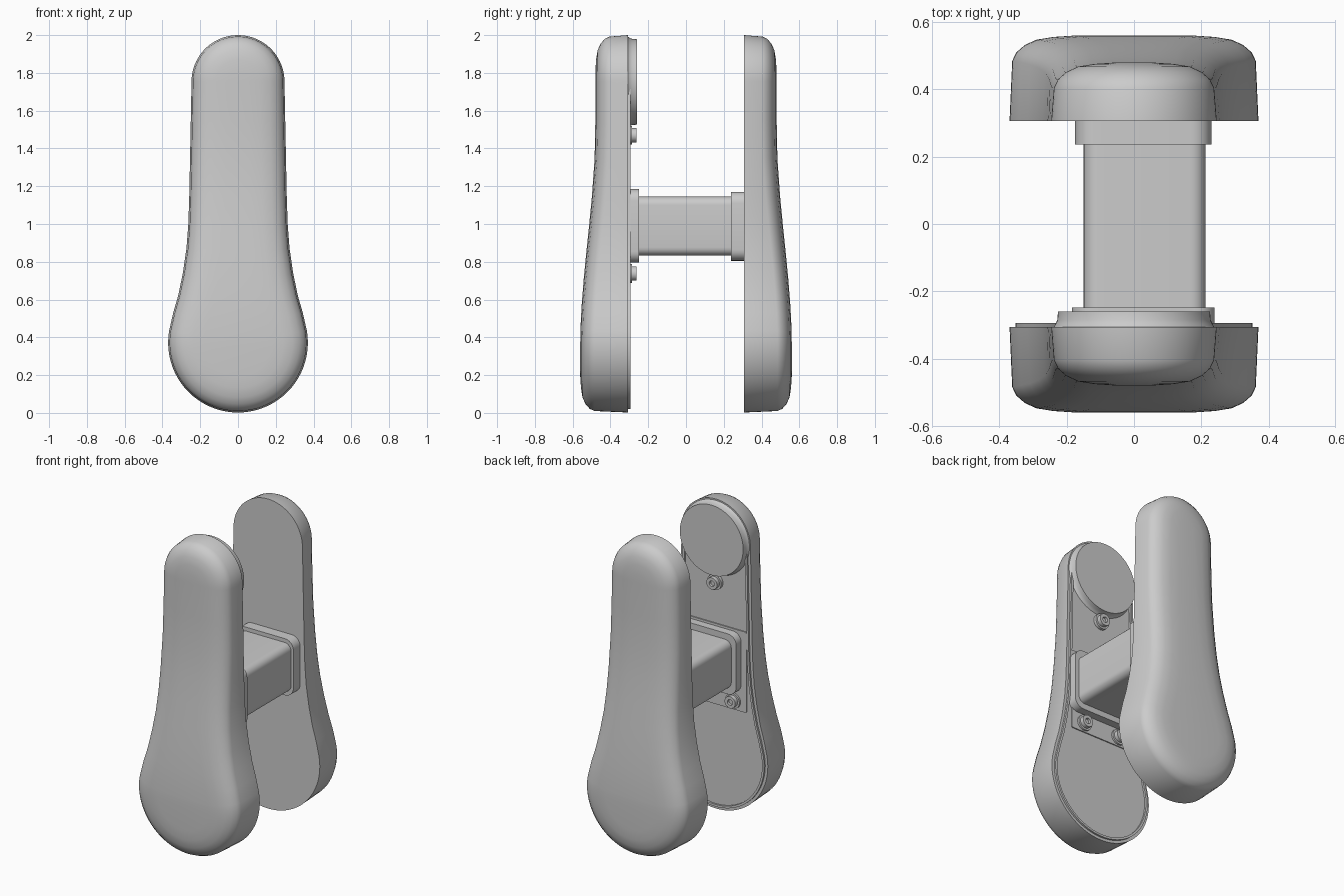
import bpy, bmesh, math
from mathutils import Vector

if "Cube" in bpy.data.objects:
    bpy.data.objects.remove(bpy.data.objects["Cube"])


def loft(name, rings, cap="ngon", closed=False):
    """Skin equal-length rings of points; cap ends with an n-gon or mirrored strips."""
    bm = bmesh.new()
    vs = [[bm.verts.new(p) for p in r] for r in rings]
    n = len(rings[0])
    pairs = list(zip(vs, vs[1:])) + ([(vs[-1], vs[0])] if closed else [])
    for a, b in pairs:
        for i in range(n):
            j = (i + 1) % n
            bm.faces.new((a[i], a[j], b[j], b[i]))
    if not closed:
        for r in (vs[0], vs[-1]):
            if cap == "ngon":
                bm.faces.new(r)
            else:
                h = n // 2
                bm.faces.new((r[0], r[1], r[n - 1]))
                for i in range(1, h - 1):
                    bm.faces.new((r[i], r[i + 1], r[n - i - 1], r[n - i]))
                bm.faces.new((r[h - 1], r[h], r[h + 1]))
    bmesh.ops.recalc_face_normals(bm, faces=bm.faces)
    me = bpy.data.meshes.new(name)
    bm.to_mesh(me)
    bm.free()
    ob = bpy.data.objects.new(name, me)
    bpy.context.collection.objects.link(ob)
    bpy.ops.object.select_all(action='DESELECT')
    ob.select_set(True)
    bpy.context.view_layer.objects.active = ob
    bpy.ops.object.shade_smooth_by_angle(angle=math.radians(35))
    return ob


# Paddle outline: round foot, waisted neck, round top (right half, then mirrored)
half = []
for i in range(21):
    a = math.radians(-90 + 5 * i)
    half.append((0.37 * math.cos(a), 0.372 + 0.37 * math.sin(a)))
half += [(0.343, 0.53), (0.317, 0.62), (0.292, 0.74), (0.273, 0.87), (0.263, 1.0),
         (0.258, 1.15), (0.254, 1.35), (0.25, 1.55)]
for i in range(19):
    a = math.radians(5 * i)
    half.append((0.246 * math.cos(a), 1.754 + 0.246 * math.sin(a)))
half[0], half[-1] = (0, 0.002), (0, 2.0)
outline = [Vector(p) for p in half + [(-x, z) for x, z in half[-2:0:-1]]]


def inset(d):
    out, n = [], len(outline)
    for i, p in enumerate(outline):
        t = (outline[(i + 1) % n] - outline[i - 1]).normalized()
        out.append(p + Vector((-t.y, t.x)) * d)
    return out


def depth(z):
    t = min(1, max(0, (1.5 - z) / 1.15))
    return 0.48 + 0.08 * t * t * (3 - 2 * t)


# Front and back shells with a softly crowned outer face
for name, s in (("front_shell", -1), ("back_shell", 1)):
    rings = [[(p.x, s * 0.306, p.y) for p in inset(0)]]
    for d, drop in ((0.008, 0.075), (0.02, 0.05), (0.045, 0.028),
                    (0.08, 0.012), (0.13, 0.004), (0.19, 0)):
        rings.append([(p.x, s * (depth(p.y) - drop), p.y) for p in inset(d)])
    loft(name, rings, cap="strip")

# Thin raised lip around the inner face of the front shell
loft("inner_lip", [[(p.x, y, p.y) for p in inset(d)] for d, y in
                   ((0.018, -0.308), (0.018, -0.294), (0.032, -0.294), (0.032, -0.308))],
     closed=True)


def lathe(name, x, z, profile, n):
    loft(name, [[(x + r * math.cos(2 * math.pi * i / n), y, z + r * math.sin(2 * math.pi * i / n))
                 for i in range(n)] for r, y in profile])


def rounded_bar(name, x0, x1, z0, z1, r, y0, y1):
    pts = []
    for k, (cx, cz) in enumerate(((x1 - r, z1 - r), (x0 + r, z1 - r),
                                  (x0 + r, z0 + r), (x1 - r, z0 + r))):
        for i in range(7):
            a = math.radians(90 * k + 15 * i)
            pts.append((cx + r * math.cos(a), cz + r * math.sin(a)))
    loft(name, [[(x, y, z) for x, z in pts] for y in (y0, y1)])


# Round pad with flared base near the top of the inner face
lathe("round_pad", 0, 1.752, [(0.24, -0.308), (0.233, -0.297), (0.228, -0.285), (0.226, -0.26)], 64)

# Connecting post with a flange at each end, and the panel it sits on
rounded_bar("mid_panel", -0.222, 0.222, 0.68, 1.2, 0.01, -0.308, -0.299)
rounded_bar("post", -0.15, 0.213, 0.832, 1.145, 0.045, -0.3, 0.3)
rounded_bar("front_flange", -0.185, 0.24, 0.795, 1.185, 0.06, -0.308, -0.248)
rounded_bar("back_flange", -0.175, 0.23, 0.805, 1.17, 0.06, 0.237, 0.308)

# Screws with washer and socket
for i, (x, z) in enumerate(((0, 1.47), (-0.13, 0.738), (0.13, 0.738))):
    lathe(f"screw_{i + 1}", x, z, [(0.05, -0.308), (0.05, -0.287), (0.038, -0.287),
                                   (0.038, -0.262), (0.018, -0.262), (0.018, -0.278)], 24)
